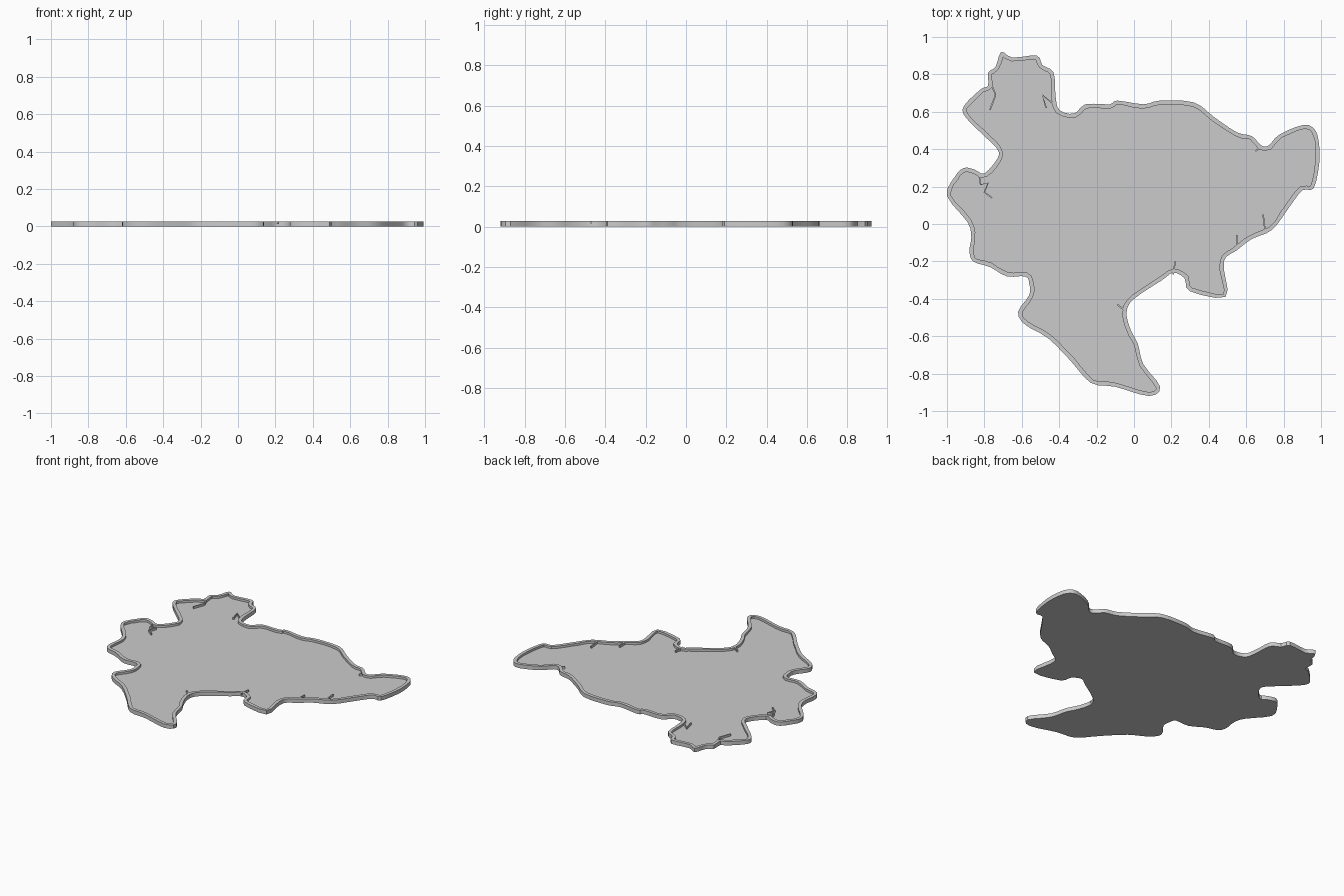
import bpy
import bmesh
import random
from mathutils import Vector

random.seed(4)
HEIGHT, FLOOR, RIM = 0.027, 0.012, 0.021

# Coast outline in hundredths, clockwise from the north-west tip
COAST = [
    -71, 92, -65, 89, -52, 90, -49, 85, -43, 81, -42, 69, -40, 61, -32, 59,
    -26, 64, -13, 64, -9, 66, 5, 64, 14, 66, 32, 65, 43, 57, 55, 49,
    63, 47, 68, 42, 72, 42, 78, 48, 91, 53, 97, 50, 99, 42, 99, 32,
    96, 19, 90, 18, 83, 9, 74, -3, 63, -8, 55, -14, 49, -18, 48, -24,
    49, -39, 30, -36, 27, -29, 21, -26, 15, -30, 0, -40, -4, -47, -2, -56,
    2, -64, 5, -75, 14, -87, 8, -92, -10, -87, -23, -85, -34, -73, -46, -61,
    -58, -54, -62, -47, -56, -38, -56, -32, -58, -28, -68, -28, -77, -23, -86, -20,
    -88, -14, -87, -7, -89, 1, -100, 15, -96, 25, -91, 30, -85, 29, -80, 27,
    -73, 35, -73, 40, -80, 47, -90, 57, -91, 63, -82, 72, -78, 74, -78, 81,
    -74, 84,
]

# Thin inlet walls that run inland from the rim
INLETS = [
    [-83, 27, -82, 21, -78, 22, -80, 17, -76, 14],
    [-76, 74, -74, 69, -77, 61],
    [-43, 64, -49, 69, -47, 62],
    [68, 41, 65, 39],
    [21, -27, 22, -20],
    [-4, -47, -9, -43],
    [55, -13, 55, -6],
    [70, -3, 69, 5],
]


def to_points(numbers):
    pairs = zip(numbers[::2], numbers[1::2])
    return [Vector((x, y)) / 100 for x, y in pairs]


def smooth_loop(points, steps):
    """Closed Catmull-Rom curve through the points."""
    result = []
    n = len(points)
    for i in range(n):
        a, b, c, d = (points[(i + k) % n] for k in (-1, 0, 1, 2))
        for s in range(steps):
            t = s / steps
            result.append(0.5 * (2 * b + (c - a) * t
                                 + (2 * a - 5 * b + 4 * c - d) * t ** 2
                                 + (3 * b - a - 3 * c + d) * t ** 3))
    return result


def inset_loop(points, width):
    """Move each point inland, with a slightly ragged edge."""
    result = []
    for i, p in enumerate(points):
        along = (points[(i + 1) % len(points)] - points[i - 1]).normalized()
        inland = Vector((along.y, -along.x))
        result.append(p + inland * width * random.uniform(0.95, 1.15))
    return result


def make_object(name, bm, material):
    bmesh.ops.recalc_face_normals(bm, faces=bm.faces)
    mesh = bpy.data.meshes.new(name)
    bm.to_mesh(mesh)
    bm.free()
    mesh.materials.append(material)
    obj = bpy.data.objects.new(name, mesh)
    bpy.context.collection.objects.link(obj)
    return obj


def make_island(material):
    """Tray with a flat base, an outer wall, a raised rim and a sunken floor."""
    bm = bmesh.new()
    outer = smooth_loop(to_points(COAST), 3)
    inner = inset_loop(outer, RIM)
    levels = [(outer, 0), (outer, HEIGHT), (inner, HEIGHT), (inner, FLOOR)]
    rings = [[bm.verts.new((p.x, p.y, z)) for p in loop] for loop, z in levels]
    n = len(outer)
    for low, high in zip(rings, rings[1:]):
        for i in range(n):
            j = (i + 1) % n
            bm.faces.new((low[i], low[j], high[j], high[i]))
    caps = [bm.faces.new(rings[0]), bm.faces.new(rings[-1])]
    bmesh.ops.recalc_face_normals(bm, faces=bm.faces)
    bmesh.ops.triangulate(bm, faces=caps)
    return make_object("island_tray", bm, material)


def make_inlet(name, numbers, material):
    """Thin upright wall along a short path."""
    bm = bmesh.new()
    points = to_points(numbers)
    half = 0.004
    sections = []
    for i, p in enumerate(points):
        along = points[min(i + 1, len(points) - 1)] - points[max(i - 1, 0)]
        side = Vector((-along.y, along.x)).normalized() * half
        corners = [(p + side, FLOOR), (p + side, HEIGHT),
                   (p - side, HEIGHT), (p - side, FLOOR)]
        sections.append([bm.verts.new((q.x, q.y, z)) for q, z in corners])
    for a, b in zip(sections, sections[1:]):
        for k in range(4):
            m = (k + 1) % 4
            bm.faces.new((a[k], a[m], b[m], b[k]))
    bm.faces.new(sections[0])
    bm.faces.new(sections[-1])
    return make_object(name, bm, material)


cube = bpy.data.objects.get("Cube")
if cube:
    bpy.data.objects.remove(cube, do_unlink=True)

# Single plain grey
grey = bpy.data.materials.new("plain_grey")
grey.use_nodes = True
grey.diffuse_color = (0.6, 0.6, 0.6, 1)
grey.node_tree.nodes["Principled BSDF"].inputs["Base Color"].default_value = (0.6, 0.6, 0.6, 1)

island = make_island(grey)
for index, path in enumerate(INLETS):
    make_inlet(f"inlet_wall_{index + 1}", path, grey)

# Soft coast walls with sharp rim edges
bpy.ops.object.select_all(action="DESELECT")
island.select_set(True)
bpy.context.view_layer.objects.active = island
bpy.ops.object.shade_smooth_by_angle(angle=0.6)
